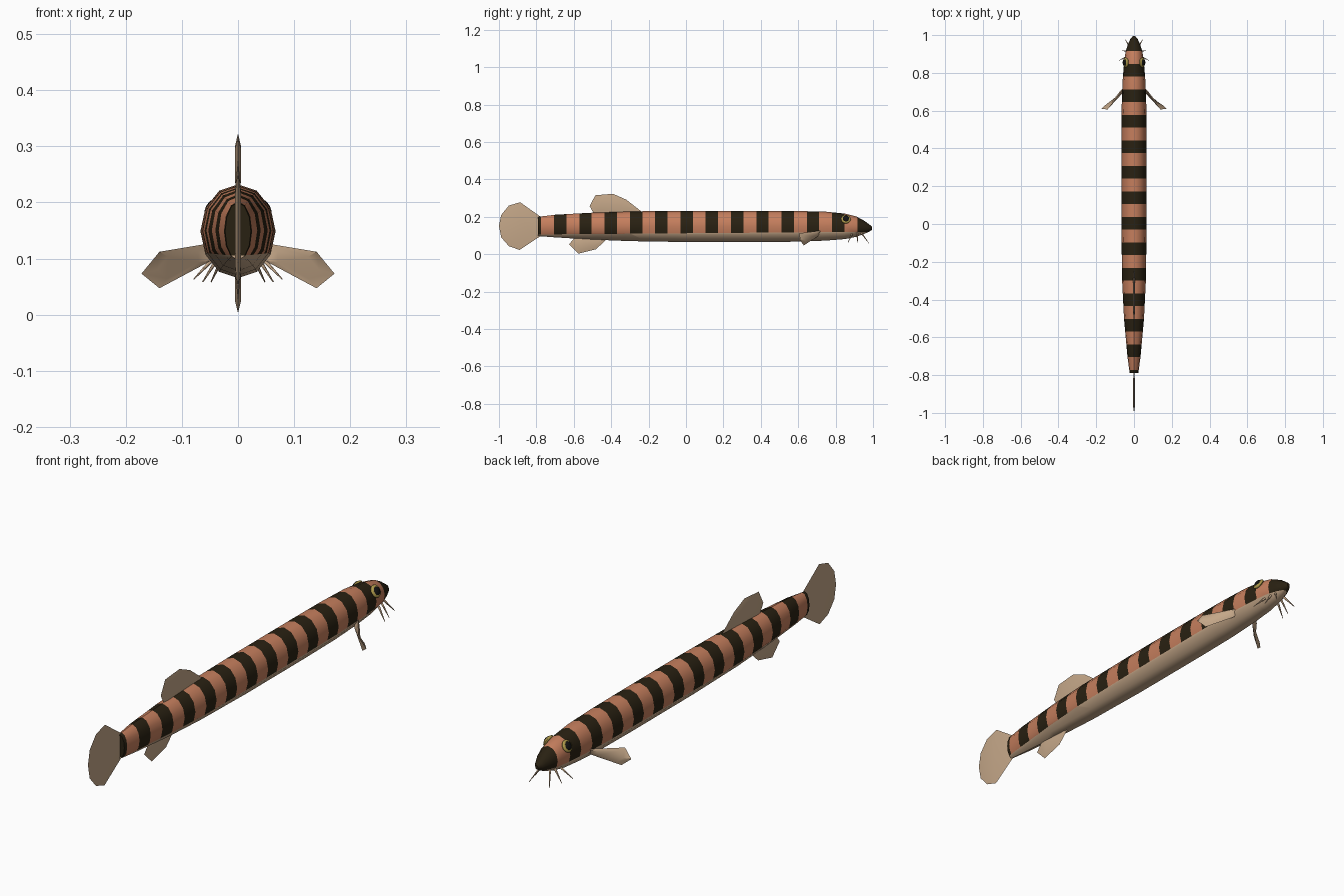
import bpy, bmesh, math
from mathutils import Vector

if "Cube" in bpy.data.objects:
    bpy.data.objects.remove(bpy.data.objects["Cube"])


def material(name, rgb):
    m = bpy.data.materials.new(name)
    m.diffuse_color = (*rgb, 1)
    m.use_nodes = True
    m.node_tree.nodes["Principled BSDF"].inputs["Base Color"].default_value = m.diffuse_color
    return m


SALMON = material("salmon skin", (0.56, 0.21, 0.11))
DARK = material("dark brown band", (0.022, 0.015, 0.006))
TAN = material("tan belly and fins", (0.56, 0.39, 0.25))
GOLD = material("gold iris", (0.42, 0.32, 0.07))
BLACK = material("black pupil", (0.006, 0.006, 0.006))


def finish(bm, name, mats, angle=40):
    bmesh.ops.recalc_face_normals(bm, faces=bm.faces)
    me = bpy.data.meshes.new(name)
    bm.to_mesh(me)
    bm.free()
    for m in mats:
        me.materials.append(m)
    ob = bpy.data.objects.new(name, me)
    bpy.context.collection.objects.link(ob)
    bpy.ops.object.select_all(action='DESELECT')
    ob.select_set(True)
    bpy.context.view_layer.objects.active = ob
    bpy.ops.object.shade_smooth_by_angle(angle=math.radians(angle))
    return ob


# Body: twelve-sided rings (y, half width, bottom z, top z)
RINGS = [(-0.79, .023, .097, .200), (-0.70, .035, .090, .211), (-0.50, .053, .078, .222),
         (-0.30, .063, .070, .229), (0.0, .067, .065, .232), (0.40, .067, .065, .232),
         (0.60, .066, .067, .231), (0.75, .061, .073, .227), (0.85, .053, .081, .217),
         (0.91, .045, .093, .202), (0.95, .033, .107, .181), (0.98, .019, .121, .159),
         (0.995, .006, .131, .147)]
PERIOD, BAND, START = 0.1351, 0.066, 0.847


def belly_line(y):
    return 0.112 + 0.008 * y


bm = bmesh.new()
rows = []
for y, w, lo, hi in RINGS:
    c, h = (lo + hi) / 2, (hi - lo) / 2
    rows.append([bm.verts.new((w * math.cos(k * math.pi / 6), y, c + h * math.sin(k * math.pi / 6)))
                 for k in range(12)])
for a, b in zip(rows, rows[1:]):
    for k in range(12):
        n = (k + 1) % 12
        bm.faces.new((a[k], a[n], b[n], b[k]))
bm.faces.new(rows[0])
bm.faces.new(rows[-1])


def cut(co, no):
    bmesh.ops.bisect_plane(bm, geom=bm.verts[:] + bm.edges[:] + bm.faces[:], dist=1e-5,
                           plane_co=co, plane_no=no)


# Band edges and belly edge are cut into the skin, then coloured by position
for i in range(-1, 13):
    top = START - i * PERIOD
    for y in (top, top - BAND):
        if -0.785 < y < 0.93:
            cut((0, y, 0), (0, 1, 0))
cut((0, 0, belly_line(0)), (0, -0.008, 1))
for f in bm.faces:
    p = f.calc_center_median()
    if p.z < belly_line(p.y):
        f.material_index = 2
    elif p.y > 0.915 or (START - p.y) % PERIOD < BAND:
        f.material_index = 1
finish(bm, "body", [SALMON, DARK, TAN])


# Fins: thin lens-shaped blades, thickest in the middle
def fin(name, outline, thick):
    bm = bmesh.new()
    pts = [Vector(p) for p in outline]
    mid = sum(pts, Vector()) / len(pts)
    normal = Vector()
    for a, b in zip(pts, pts[1:] + pts[:1]):
        normal += (a - mid).cross(b - mid)
    normal.normalize()
    rim = [bm.verts.new(p) for p in pts]
    for side in (1, -1):
        inner = [bm.verts.new(mid.lerp(p, 0.6) + normal * side * thick) for p in pts]
        for k in range(len(pts)):
            n = (k + 1) % len(pts)
            bm.faces.new((rim[k], rim[n], inner[n], inner[k]))
        bm.faces.new(inner)
    finish(bm, name, [TAN])


def upright(points):
    return [(0, y, z) for y, z in points]


fin("dorsal_fin", upright([(-.23, .222), (-.32, .292), (-.39, .323), (-.485, .315),
                           (-.515, .257), (-.49, .212)]), .005)
fin("anal_fin", upright([(-.42, .085), (-.48, .027), (-.575, .003), (-.625, .053), (-.59, .095)]), .005)
fin("tail_fin", upright([(-.77, .195), (-.887, .278), (-.947, .26), (-.988, .21), (-1, .15),
                         (-.988, .09), (-.947, .043), (-.89, .023), (-.77, .102)]), .005)
for s, side in ((1, "right"), (-1, "left")):
    fin(side + "_pectoral_fin", [(s * .05, .725, .127), (s * .14, .606, .112), (s * .172, .61, .073),
                                 (s * .14, .63, .047), (s * .048, .705, .096)], .004)


# Barbels: tapered whiskers around the mouth
def barbel(name, a, b):
    a, b = Vector(a), Vector(b)
    bm = bmesh.new()
    bmesh.ops.create_cone(bm, segments=6, radius1=.005, radius2=.001, depth=(b - a).length, cap_ends=True)
    bm.transform((b - a).to_track_quat('Z', 'Y').to_matrix().to_4x4())
    bmesh.ops.translate(bm, verts=bm.verts, vec=(a + b) / 2)
    finish(bm, name, [TAN], 65)


# Eyes: flattened gold iris with a smaller dark pupil
def eye_part(name, s, out, radius, depth, mat):
    bm = bmesh.new()
    bmesh.ops.create_uvsphere(bm, u_segments=16, v_segments=10, radius=1)
    tilt = math.radians(30)
    for v in bm.verts:
        x, y, z = v.co.x * depth + out, v.co.y * radius, v.co.z * radius
        v.co = (s * (.043 + x * math.cos(tilt) - z * math.sin(tilt)), .855 + y,
                .187 + x * math.sin(tilt) + z * math.cos(tilt))
    finish(bm, name, [mat])


for s, side in ((1, "right"), (-1, "left")):
    barbel(side + "_front_barbel", (s * .02, .935, .117), (s * .048, .978, .058))
    barbel(side + "_middle_barbel", (s * .028, .915, .113), (s * .063, .917, .058))
    barbel(side + "_rear_barbel", (s * .036, .887, .108), (s * .079, .866, .063))
    eye_part(side + "_iris", s, .001, .026, .010, GOLD)
    eye_part(side + "_pupil", s, .006, .018, .009, BLACK)
